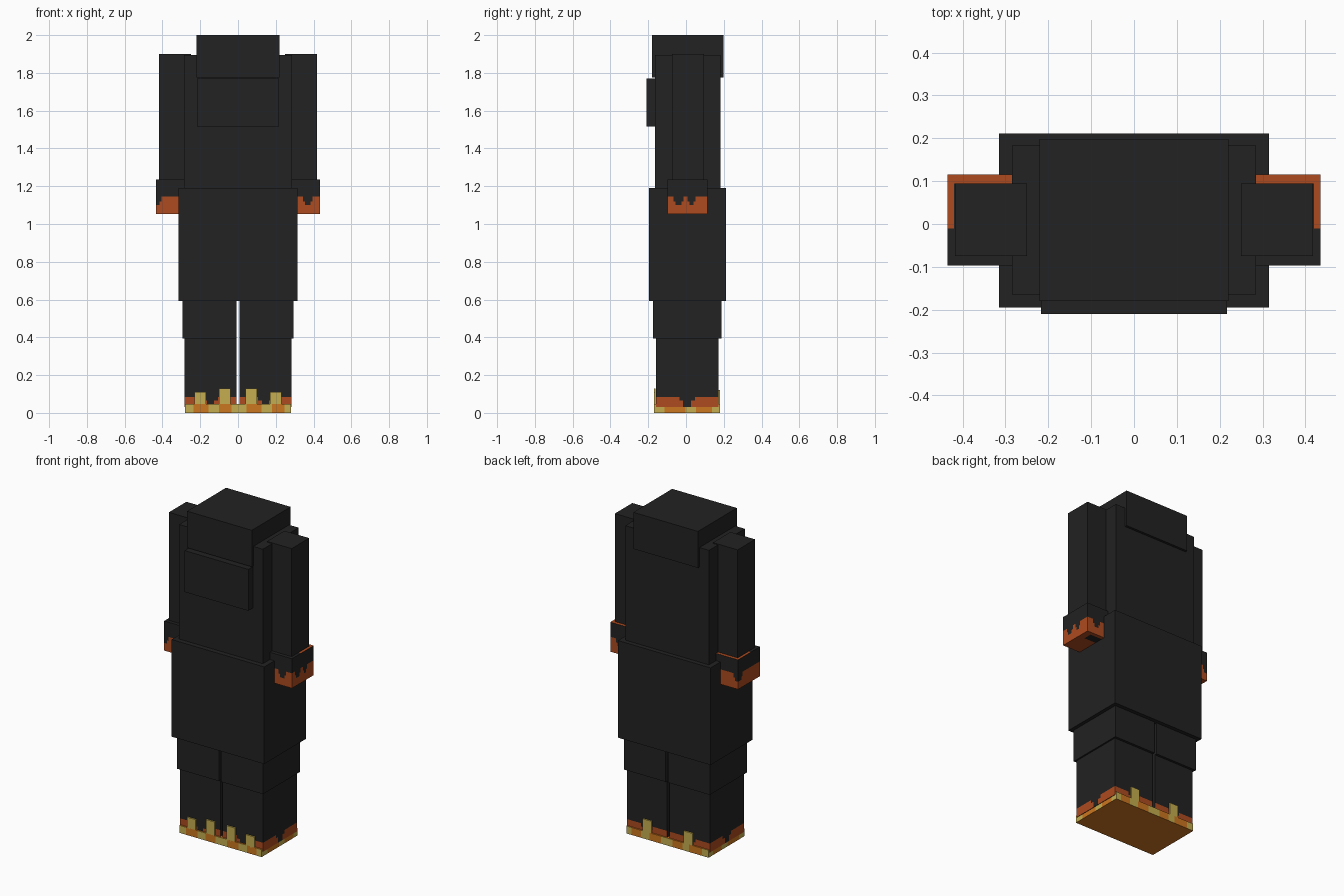
import bpy
import bmesh

cube = bpy.data.objects.get("Cube")
if cube:
    bpy.data.objects.remove(cube, do_unlink=True)


def material(name, rgb):
    m = bpy.data.materials.new(name)
    m.use_nodes = True
    m.diffuse_color = (*rgb, 1)
    bsdf = next(n for n in m.node_tree.nodes if n.type == 'BSDF_PRINCIPLED')
    bsdf.inputs["Base Color"].default_value = (*rgb, 1)
    bsdf.inputs["Roughness"].default_value = 0.9
    return m


MATS = [material("charcoal", (0.016, 0.016, 0.016)),
        material("ember red", (0.42, 0.07, 0.014)),
        material("orange", (0.60, 0.18, 0.014)),
        material("pale gold", (0.56, 0.42, 0.08))]
DARK, EMBER, ORANGE, GOLD = range(4)


def steps(a, b, n):
    return [a + (b - a) * i / n for i in range(n + 1)]


def box(name, xs, ys, zs, rule):
    """Box cut along the given planes; rule(centre, axis, side) picks each face's colour."""
    cuts = (sorted(xs), sorted(ys), sorted(zs))
    bm = bmesh.new()
    for axis in range(3):
        u, v = (axis + 1) % 3, (axis + 2) % 3
        for side in (-1, 1):
            level = cuts[axis][0 if side < 0 else -1]
            for u0, u1 in zip(cuts[u], cuts[u][1:]):
                for v0, v1 in zip(cuts[v], cuts[v][1:]):
                    corners = [(u0, v0), (u1, v0), (u1, v1), (u0, v1)]
                    verts = []
                    for a, b in corners[::side]:
                        p = [0, 0, 0]
                        p[axis], p[u], p[v] = level, a, b
                        verts.append(bm.verts.new(p))
                    f = bm.faces.new(verts)
                    f.material_index = rule(f.calc_center_median(), axis, side)
    bmesh.ops.remove_doubles(bm, verts=bm.verts, dist=1e-5)
    mesh = bpy.data.meshes.new(name)
    bm.to_mesh(mesh)
    bm.free()
    for m in MATS:
        mesh.materials.append(m)
    ob = bpy.data.objects.new(name, mesh)
    bpy.context.collection.objects.link(ob)
    return ob


def plain(colour):
    return lambda c, axis, side: colour


# Head, mask and body
box("hood", (-0.22, 0.22), (-0.18, 0.198), (1.775, 2.0), plain(DARK))
box("face_mask", (-0.217, 0.217), (-0.21, -0.1), (1.515, 1.77), plain(DARK))
box("torso", (-0.285, 0.285), (-0.165, 0.183), (1.1, 1.895), plain(DARK))
box("coat_skirt", (-0.315, 0.315), (-0.195, 0.211), (0.592, 1.19), plain(DARK))


# Glove cuffs: stepped notches in a glowing lower band
def cuff_rule(sign):
    side_notches = (-0.04, 0.03) if sign > 0 else (0.1,)
    end_notches = (0.37,) if sign > 0 else (-0.425,)

    def rule(c, axis, side):
        if axis == 2:
            out = abs(c.x)
            if side > 0:
                rim = c.y > 0.095 or (out > 0.42 and c.y > -0.01)
                return EMBER if rim else DARK
            return DARK if out < 0.4 and 0.04 < c.y < 0.09 else EMBER
        if axis == 0 and side != sign:
            return DARK
        along, notches = (c.y, side_notches) if axis == 0 else (c.x, end_notches)
        gap = min(abs(along - n) for n in notches)
        top = 1.1 if gap < 0.013 else 1.12 if gap < 0.024 else 1.145
        return EMBER if c.z < top else DARK
    return rule


# Foot band: dark notch in the middle of every face
def shin_rule(sign):
    def rule(c, axis, side):
        if axis == 2 or c.z > 0.085 or (axis == 0 and side != sign):
            return DARK
        off = abs(c.y - 0.005) if axis == 0 else abs(abs(c.x) - 0.14)
        return DARK if off < 0.02 or (off < 0.04 and c.z > 0.065) else EMBER
    return rule


# Sole: alternating orange and gold patches
def sole_rule(c, axis, side):
    if axis == 2:
        return ORANGE
    t = (c.x + 0.28) % 0.28 / 0.28 if axis == 1 else (c.y + 0.17) / 0.35
    return GOLD if t < 0.16 or 0.46 < t < 0.64 or t > 0.86 else ORANGE


for side_name, s in (("left", 1), ("right", -1)):
    def sx(values):
        return [s * x for x in values]

    box(side_name + "_arm", sx((0.25, 0.418)), (-0.075, 0.095), (1.1, 1.9), plain(DARK))
    box(side_name + "_cuff", sx(steps(0.235, 0.435, 20) + [0.42]),
        steps(-0.097, 0.115, 20) + [0.095, -0.01],
        (1.053, 1.1, 1.12, 1.145, 1.235), cuff_rule(s))
    box(side_name + "_thigh", sx((0.008, 0.293)), (-0.175, 0.187), (0.393, 0.65), plain(DARK))
    box(side_name + "_shin", sx(steps(0.008, 0.283, 14)), steps(-0.16, 0.172, 16),
        (0.03, 0.045, 0.065, 0.085, 0.45), shin_rule(s))
    box(side_name + "_sole", sx(steps(0, 0.28, 25)), steps(-0.17, 0.18, 25),
        (0, 0.046), sole_rule)
    # Gold tabs rising from the sole
    for part, x, half, height, y in (("inner", 0.07, 0.03, 0.13, -0.17),
                                     ("outer", 0.2, 0.03, 0.11, -0.17),
                                     ("back", 0.14, 0.03, 0.12, 0.171)):
        box(side_name + "_" + part + "_tab", sx((x - half, x + half)),
            (y, y + 0.009), (0.04, height), plain(GOLD))
